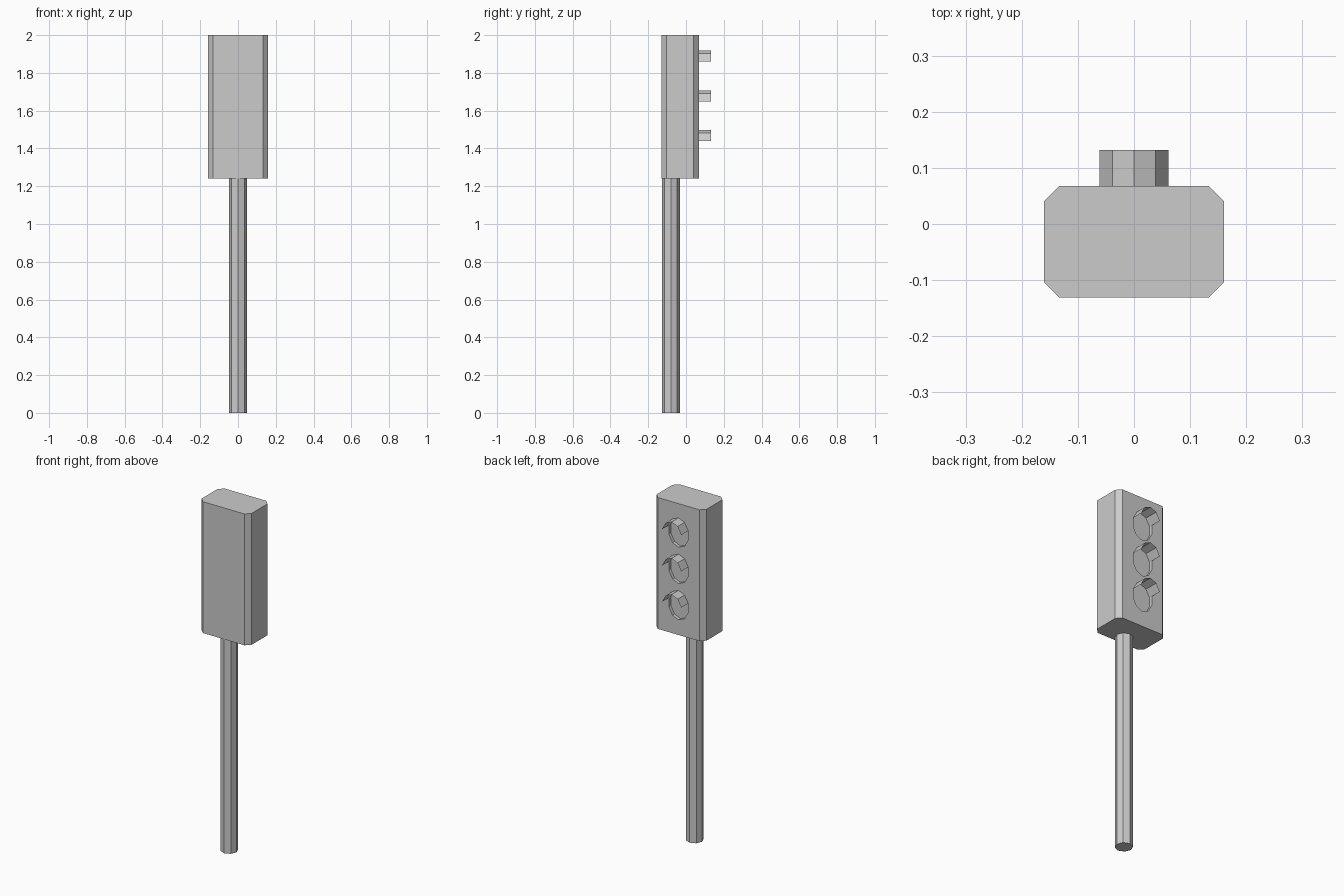
import bpy
from math import sin, cos, pi

if "Cube" in bpy.data.objects:
    bpy.data.objects.remove(bpy.data.objects["Cube"])


def make(name, verts, faces):
    mesh = bpy.data.meshes.new(name)
    mesh.from_pydata(verts, [], faces)
    mesh.update()
    obj = bpy.data.objects.new(name, mesh)
    bpy.context.collection.objects.link(obj)
    return obj


def prism(name, outline, z0, z1):
    """Counter-clockwise xy outline extruded upwards."""
    n = len(outline)
    verts = [(x, y, z) for z in (z0, z1) for x, y in outline]
    faces = [(i, (i + 1) % n, n + (i + 1) % n, n + i) for i in range(n)]
    faces += [tuple(reversed(range(n))), tuple(range(n, 2 * n))]
    return make(name, verts, faces)


# Lamp shape: upright ten-sided ellipse in the xz plane, first point at the top
RX, RZ = 0.065, 0.085
LAMP = [(RX * sin(i * pi / 5), RZ * cos(i * pi / 5)) for i in range(-2, 8)]
BACK = 0.068          # face of the housing carrying the lamps
LAMP_Z = (1.833, 1.623, 1.413)

# Pole
pole = [(0.047 * cos(i * pi / 4), -0.08 + 0.047 * sin(i * pi / 4)) for i in range(8)]
prism("pole", pole, 0, 1.24)

# Housing with chamfered vertical corners
X, C, Y0, Y1 = 0.16, 0.027, -0.131, BACK
housing = prism("housing", [
    (-X + C, Y0), (X - C, Y0), (X, Y0 + C), (X, Y1 - C),
    (X - C, Y1), (-X + C, Y1), (-X, Y1 - C), (-X, Y0 + C)], 1.24, 2.0)

for k, zc in enumerate(LAMP_Z, 1):
    # Shallow lamp recess
    n = len(LAMP)
    verts = [(x, y, zc + z) for y in (BACK - 0.018, BACK + 0.05) for x, z in LAMP]
    faces = [(i, (i + 1) % n, n + (i + 1) % n, n + i)[::-1] for i in range(n)]
    faces += [tuple(range(n))[::-1], tuple(range(n, 2 * n))]
    faces = [f[::-1] for f in faces]
    faces[:n] = [f[::-1] for f in faces[:n]]
    cutter = make(f"lamp_cutter_{k}", verts, faces)
    # consistent outward normals
    import bmesh
    bm = bmesh.new()
    bm.from_mesh(cutter.data)
    bmesh.ops.recalc_face_normals(bm, faces=bm.faces)
    bm.to_mesh(cutter.data)
    bm.free()
    cutter.hide_render = True
    cutter.display_type = 'WIRE'
    cut = housing.modifiers.new(f"recess_{k}", 'BOOLEAN')
    cut.operation, cut.solver, cut.object = 'DIFFERENCE', 'EXACT', cutter

    # Thin visor over the upper four sides
    arc = LAMP[:5]
    verts = [(x, y, zc + z) for y in (BACK, 0.132) for x, z in arc]
    make(f"visor_{k}", verts, [(i, i + 1, 6 + i, 5 + i)[::-1] for i in range(4)])
